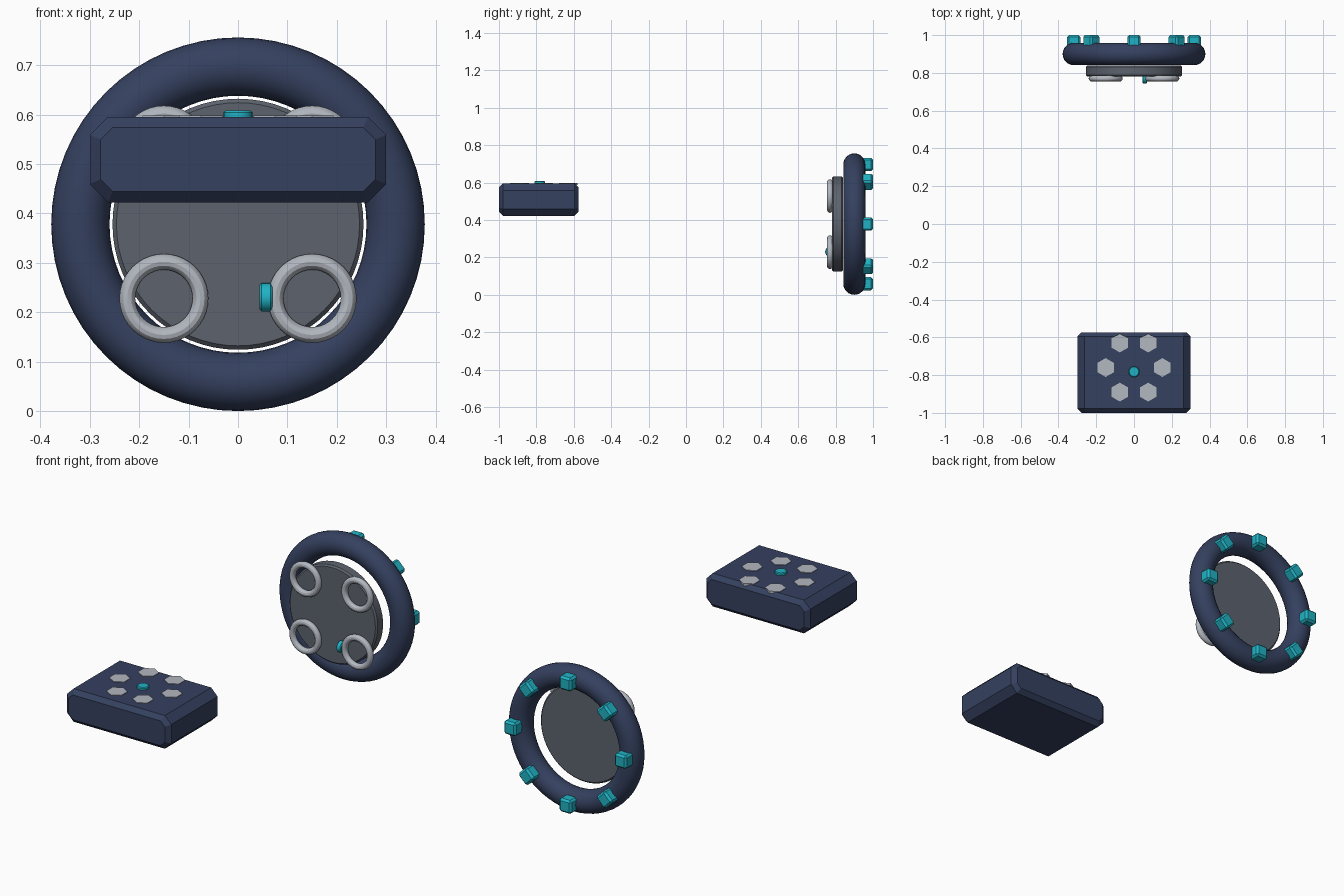
import bpy, bmesh
from math import sin, cos, pi, radians

if "Cube" in bpy.data.objects:
    bpy.data.objects.remove(bpy.data.objects["Cube"])


def material(name, rgb):
    m = bpy.data.materials.new(name)
    m.diffuse_color = (*rgb, 1)
    m.use_nodes = True
    m.node_tree.nodes["Principled BSDF"].inputs["Base Color"].default_value = m.diffuse_color
    return m


NAVY = material("navy", (0.035, 0.052, 0.115))
TEAL = material("teal", (0.015, 0.45, 0.56))
DARK = material("dark_grey", (0.11, 0.125, 0.155))
LIGHT = material("light_grey", (0.45, 0.48, 0.53))
CZ = 0.378          # height of the wheel centre
WHEEL_Y = 0.9


def finish(name, mat, bevel=0, smooth=False):
    ob = bpy.context.object
    ob.name = name
    ob.data.materials.append(mat)
    if bevel:
        b = ob.modifiers.new("bevel", "BEVEL")
        b.width, b.segments = bevel, 1
        b.limit_method, b.angle_limit = "ANGLE", radians(35)
    if smooth:
        bpy.ops.object.shade_smooth_by_angle(angle=radians(30))
    return ob


def torus(name, mat, loc, major, minor, segs, sides):
    bpy.ops.mesh.primitive_torus_add(location=loc, rotation=(pi / 2, 0, 0),
                                     major_radius=major, minor_radius=minor,
                                     major_segments=segs, minor_segments=sides)
    return finish(name, mat, smooth=True)


def cylinder(name, mat, loc, r, depth, sides, rot=(0, 0, 0), bevel=0, smooth=True):
    bpy.ops.mesh.primitive_cylinder_add(vertices=sides, radius=r, depth=depth,
                                        location=loc, rotation=rot)
    return finish(name, mat, bevel, smooth)


# wheel rim and hub disc sitting in front of its hole
torus("wheel_rim", NAVY, (0, WHEEL_Y, CZ), 0.319, 0.059, 64, 24)
cylinder("hub_disc", DARK, (0, 0.81, CZ), 0.254, 0.06, 64, (pi / 2, 0, 0), 0.008)

# four small rings on the disc
for sx in (-1, 1):
    for sz in (-1, 1):
        torus("front_ring", LIGHT, (sx * 0.15, 0.77, CZ + sz * 0.15), 0.074, 0.016, 40, 12)

# eight studs around the back of the rim
for i in range(8):
    a = i * pi / 4
    bpy.ops.mesh.primitive_cube_add(size=0.07, rotation=(0, -a, 0),
                                    location=(0.319 * cos(a), 0.965, CZ + 0.319 * sin(a)))
    finish("rim_stud", TEAL, 0.01)

# connector on the inner side of one ring
cylinder("ring_connector", TEAL, (0.057, 0.773, CZ - 0.148), 0.029, 0.026, 24, (0, pi / 2, 0), 0.004)

# case: chamfered octagonal profile extruded along y, ends bevelled
BY, BZ, W, H, L, C, E = -0.787, 0.509, 0.3, 0.0865, 0.213, 0.037, 0.022


def octagon(w, h, c):
    q = [(w, h - c), (w - c, h)]
    half = q + [(-x, z) for x, z in reversed(q)]
    return half + [(-x, -z) for x, z in half]


bm = bmesh.new()
loops = []
for y, inset in ((-L, E), (-L + E, 0), (L - E, 0), (L, E)):
    loops.append([bm.verts.new((x, y, z))
                  for x, z in octagon(W - inset, H - inset, C - inset * 0.586)])
for a, b in zip(loops, loops[1:]):
    for i in range(8):
        j = (i + 1) % 8
        bm.faces.new((a[i], a[j], b[j], b[i]))
bm.faces.new(loops[0])
bm.faces.new(loops[-1])
bmesh.ops.recalc_face_normals(bm, faces=bm.faces)
mesh = bpy.data.meshes.new("case")
bm.to_mesh(mesh)
bm.free()
case = bpy.data.objects.new("case", mesh)
case.location = (0, BY, BZ)
mesh.materials.append(NAVY)
bpy.context.collection.objects.link(case)

# six hexagonal pads and a round connector on top of the case
top = BZ + H
for i in range(6):
    a = i * pi / 3
    cylinder("hex_pad", LIGHT, (0.15 * cos(a), -0.76 + 0.15 * sin(a), top - 0.003),
             0.05, 0.012, 6, smooth=False)
cylinder("case_connector", TEAL, (0, -0.782, top), 0.029, 0.026, 24, bevel=0.004)
